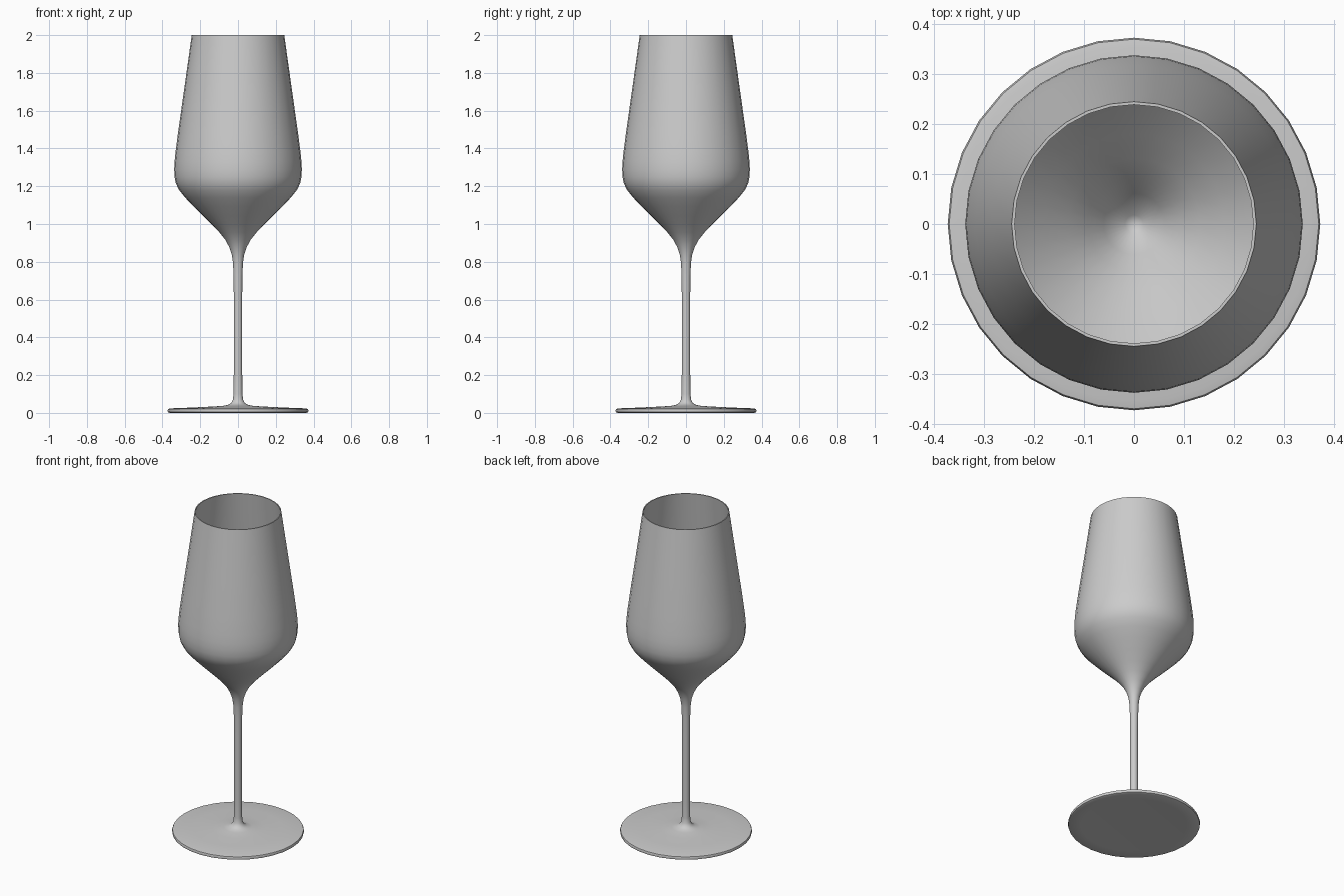
import bpy, bmesh
from math import radians, tau
from mathutils import Matrix, Vector

if "Cube" in bpy.data.objects:
    bpy.data.objects.remove(bpy.data.objects["Cube"])

SEGMENTS = 32
WALL = 0.006

# Foot and stem profile (radius, height), from the underside centre upwards
foot_stem = [(0, 0.004), (0.30, 0.003), (0.362, 0.0), (0.371, 0.004), (0.373, 0.013),
             (0.370, 0.021), (0.355, 0.024), (0.25, 0.028), (0.15, 0.033), (0.08, 0.037),
             (0.052, 0.043), (0.036, 0.053), (0.027, 0.070), (0.0235, 0.10),
             (0.0225, 0.20), (0.022, 0.40), (0.022, 0.60), (0.0235, 0.72)]

# Outer bowl profile, from the top of the stem to the rim
bowl = [(0.026, 0.79), (0.032, 0.835), (0.045, 0.875), (0.066, 0.915), (0.098, 0.955),
        (0.136, 0.995), (0.185, 1.043), (0.235, 1.093), (0.280, 1.140), (0.312, 1.180),
        (0.329, 1.215), (0.336, 1.25), (0.338, 1.29), (0.336, 1.33), (0.331, 1.38),
        (0.318, 1.48), (0.287, 1.70), (0.245, 2.0)]


def inset(points, distance):
    """Offset a profile towards the axis."""
    result = []
    for i, p in enumerate(points):
        a = Vector(points[max(i - 1, 0)])
        b = Vector(points[min(i + 1, len(points) - 1)])
        t = (b - a).normalized()
        result.append((p[0] - t.y * distance, p[1] + t.x * distance))
    return result


# Inner bowl wall, down to a rounded bottom on the axis
inner = inset(bowl, WALL)[3:]
inner[-1] = (bowl[-1][0] - WALL, 2.0)
inner = [(0, 0.862), (0.018, 0.868)] + inner
profile = foot_stem + bowl + inner[::-1]

# Spin the whole profile around the vertical axis
bm = bmesh.new()
verts = [bm.verts.new((0, r, z)) for r, z in profile]
edges = [bm.edges.new(pair) for pair in zip(verts, verts[1:])]
bmesh.ops.spin(bm, geom=verts + edges, cent=(0, 0, 0), axis=(0, 0, 1),
               angle=tau, steps=SEGMENTS, use_merge=True)
bmesh.ops.remove_doubles(bm, verts=bm.verts, dist=0.0002)
bmesh.ops.recalc_face_normals(bm, faces=bm.faces)

mesh = bpy.data.meshes.new("wine_glass")
bm.to_mesh(mesh)
bm.free()
glass = bpy.data.objects.new("wine_glass", mesh)
bpy.context.collection.objects.link(glass)
bpy.context.view_layer.objects.active = glass
glass.select_set(True)
bpy.ops.object.shade_smooth_by_angle(angle=radians(50))
